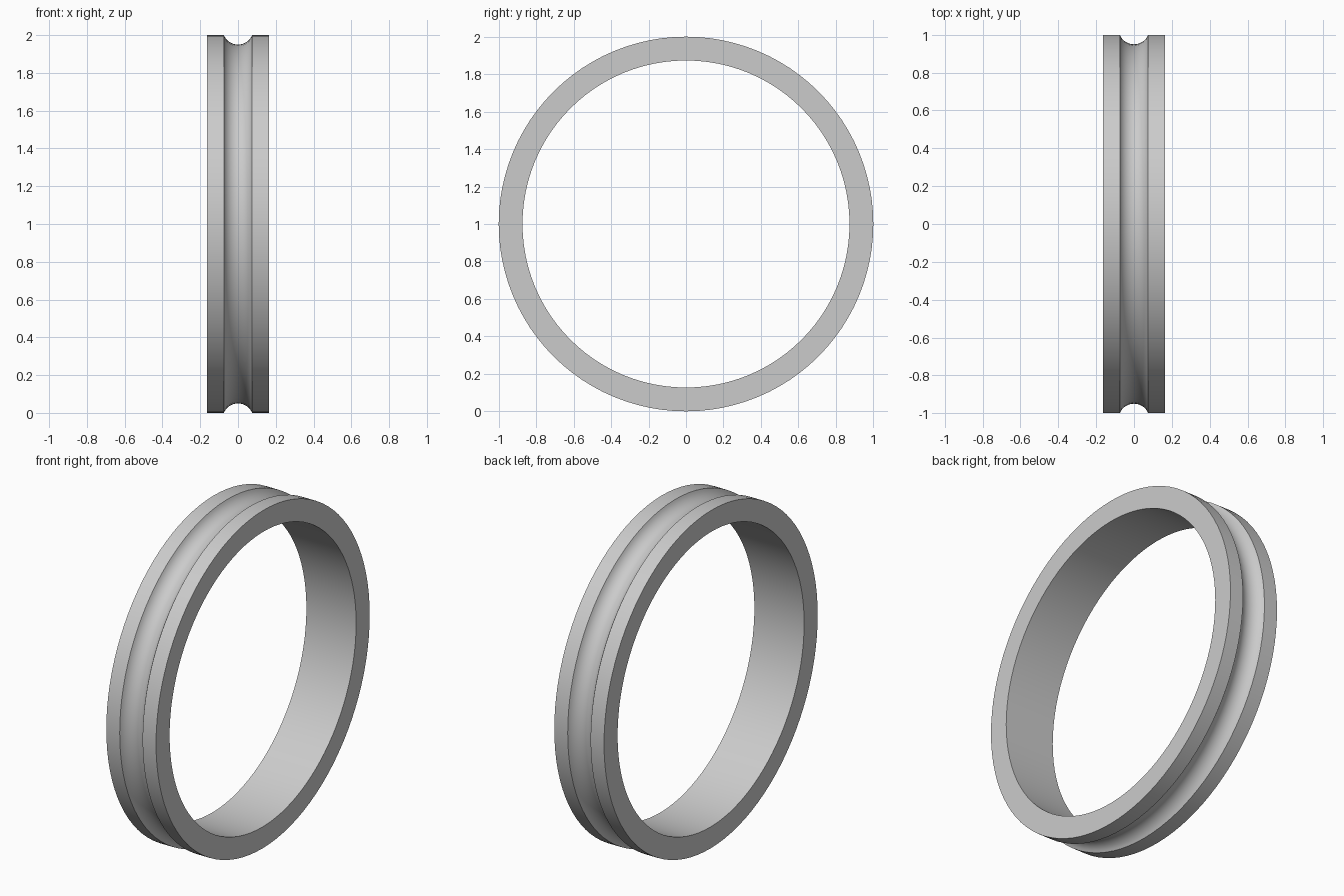
import bpy, bmesh, math
from mathutils import Matrix, Vector

cube = bpy.data.objects.get("Cube")
if cube:
    bpy.data.objects.remove(cube, do_unlink=True)

SEGMENTS = 96
HALF_WIDTH = 0.163
OUTER, INNER = 1.0, 0.873
GROOVE_HALF, GROOVE_DEPTH = 0.075, 0.05
GROOVE_STEPS = 16

# Plain grey material
grey = bpy.data.materials.new("plain grey")
grey.use_nodes = True
colour = (0.6, 0.6, 0.6, 1)
grey.diffuse_color = colour
grey.node_tree.nodes["Principled BSDF"].inputs["Base Color"].default_value = colour

# Cross-section as (x, radius): flat band with a round groove in the rim
arc_radius = (GROOVE_HALF**2 + GROOVE_DEPTH**2) / (2 * GROOVE_DEPTH)
arc_centre = OUTER - GROOVE_DEPTH + arc_radius
half_angle = math.asin(GROOVE_HALF / arc_radius)
groove = []
for i in range(GROOVE_STEPS + 1):
    a = half_angle * (2 * i / GROOVE_STEPS - 1)
    groove.append((arc_radius * math.sin(a), arc_centre - arc_radius * math.cos(a)))
profile = [(-HALF_WIDTH, INNER), (-HALF_WIDTH, OUTER), *groove,
           (HALF_WIDTH, OUTER), (HALF_WIDTH, INNER)]

# Revolve the cross-section about the x axis
bm = bmesh.new()
verts = [bm.verts.new((x, 0, r)) for x, r in profile]
edges = [bm.edges.new((v, verts[i - 1])) for i, v in enumerate(verts)]
bmesh.ops.spin(bm, geom=verts + edges, cent=(0, 0, 0), axis=(1, 0, 0),
               angle=math.tau, steps=SEGMENTS, use_merge=True)
bmesh.ops.remove_doubles(bm, verts=bm.verts, dist=0.0001)
bmesh.ops.recalc_face_normals(bm, faces=bm.faces)
bmesh.ops.transform(bm, matrix=Matrix.Translation(Vector((0, 0, OUTER))), verts=bm.verts)

mesh = bpy.data.meshes.new("grooved_ring")
bm.to_mesh(mesh)
bm.free()
mesh.materials.append(grey)
ring = bpy.data.objects.new("grooved_ring", mesh)
bpy.context.collection.objects.link(ring)

# Smooth curved surfaces, crisp rims
bpy.ops.object.select_all(action="DESELECT")
ring.select_set(True)
bpy.context.view_layer.objects.active = ring
bpy.ops.object.shade_smooth_by_angle(angle=math.radians(30))
